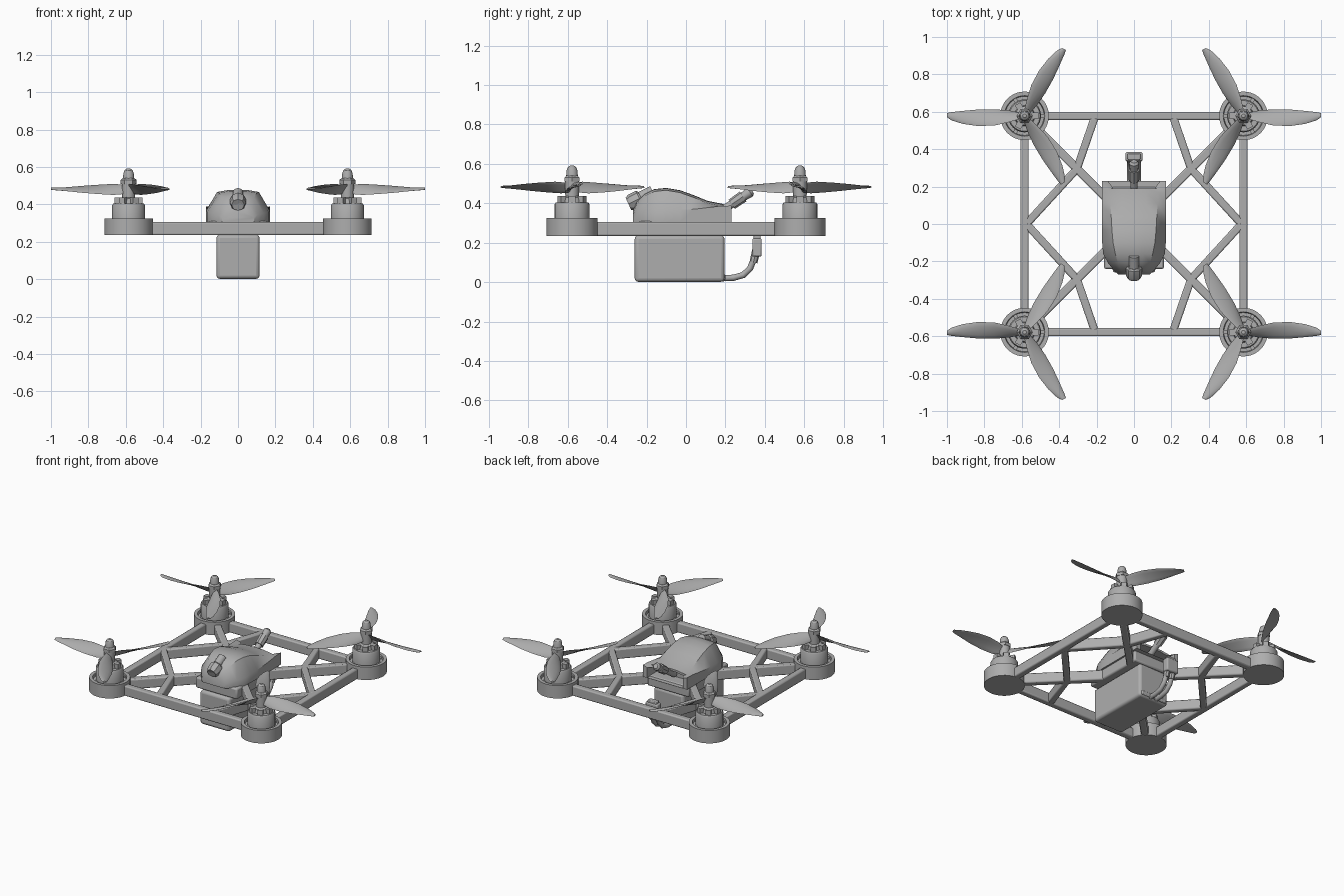
import bpy, bmesh, math
from math import cos, sin, pi, radians
from mathutils import Vector

cube = bpy.data.objects.get("Cube")
if cube:
    bpy.data.objects.remove(cube, do_unlink=True)

GREY = bpy.data.materials.new("plain_grey")
GREY.use_nodes = True
TONE = (0.42, 0.42, 0.42, 1)
GREY.diffuse_color = TONE
GREY.node_tree.nodes["Principled BSDF"].inputs["Base Color"].default_value = TONE

MX, MY = 0.585, 0.578          # motor position
LOW, HIGH = 0.235, 0.305       # frame thickness range


def finish(name, bm, bevel=0.0, segments=2):
    bmesh.ops.recalc_face_normals(bm, faces=bm.faces)
    mesh = bpy.data.meshes.new(name)
    bm.to_mesh(mesh)
    bm.free()
    obj = bpy.data.objects.new(name, mesh)
    bpy.context.collection.objects.link(obj)
    mesh.materials.append(GREY)
    if bevel:
        mod = obj.modifiers.new("soft_edges", "BEVEL")
        mod.width, mod.segments = bevel, segments
    bpy.ops.object.select_all(action="DESELECT")
    obj.select_set(True)
    bpy.context.view_layer.objects.active = obj
    bpy.ops.object.shade_smooth_by_angle(angle=radians(32))
    return obj


def loft(bm, rings):
    """Skin a row of equal-length point rings and cap both ends."""
    loops = [[bm.verts.new(p) for p in ring] for ring in rings]
    n = len(loops[0])
    for a, b in zip(loops, loops[1:]):
        for i in range(n):
            j = (i + 1) % n
            bm.faces.new((a[i], a[j], b[j], b[i]))
    bm.faces.new(loops[0])
    bm.faces.new(loops[-1])


def lathe(bm, x, y, profile, sides=32):
    loft(bm, [[(x + r * cos(2 * pi * k / sides), y + r * sin(2 * pi * k / sides), z)
               for k in range(sides)] for r, z in profile])


def tube(bm, x, path, sides=12):
    """Round tube in a plane of constant x; path holds (y, z, radius)."""
    rings = []
    for i, (y, z, r) in enumerate(path):
        a, b = path[max(i - 1, 0)], path[min(i + 1, len(path) - 1)]
        d = Vector((b[0] - a[0], b[1] - a[1])).normalized()
        rings.append([(x + r * cos(t), y - d.y * r * sin(t), z + d.x * r * sin(t))
                      for t in (2 * pi * k / sides for k in range(sides))])
    loft(bm, rings)


def bar(bm, p, q, width, low=LOW, high=HIGH):
    p, q = Vector(p), Vector(q)
    d = (q - p).normalized() * width / 2
    side = Vector((-d.y, d.x))
    flat = (p + side, q + side, q - side, p - side)
    loft(bm, [[(v.x, v.y, z) for v in flat] for z in (low, high)])


def box(name, x, y, z, bevel, segments=2):
    bm = bmesh.new()
    loft(bm, [[(a, b, c) for a, b in ((x[0], y[0]), (x[1], y[0]), (x[1], y[1]), (x[0], y[1]))]
              for c in z])
    return finish(name, bm, bevel, segments)


# Frame: outer rails, diagonal arms and braces
rails = bmesh.new()
for s in (-1, 1):
    bar(rails, (-MX + 0.1, s * MY), (MX - 0.1, s * MY), 0.044)
    bar(rails, (s * MX, -MY + 0.1), (s * MX, MY - 0.1), 0.044)
finish("outer_rails", rails, 0.008)

braces = bmesh.new()
for sx in (-1, 1):
    for sy in (-1, 1):
        node = (sx * 0.305, sy * 0.295)
        bar(braces, (sx * 0.5, sy * 0.49), (sx * 0.13, sy * 0.12), 0.046)
        bar(braces, node, (sx * 0.575, 0), 0.042)
        bar(braces, node, (sx * 0.21, sy * 0.57), 0.042)
finish("diagonal_braces", braces, 0.008)
box("centre_plate", (-0.16, 0.16), (-0.24, 0.2), (LOW, HIGH + 0.005), 0.01)

# Propeller blade stations: radius, chord, pitch in degrees, sweep
BLADE = ((0.015, 0.055, 60, 0), (0.08, 0.085, 44, 0.002), (0.16, 0.1, 30, 0.008),
         (0.25, 0.095, 22, 0.01), (0.33, 0.072, 15, 0.008), (0.39, 0.045, 9, 0.002),
         (0.415, 0.022, 6, -0.004))

for sx in (-1, 1):
    for sy in (-1, 1):
        cx, cy = sx * MX, sy * MY
        place = ("left_" if sx > 0 else "right_") + ("back_" if sy > 0 else "front_")

        # Motor mount: shallow cup with a raised rim
        bm = bmesh.new()
        lathe(bm, cx, cy, ((0.13, LOW), (0.13, 0.325), (0.108, 0.325), (0.104, 0.305)), 40)
        finish(place + "motor_mount", bm)

        # Motor can, stepped bell and cooling lugs
        bm = bmesh.new()
        lathe(bm, cx, cy, ((0.088, 0.3), (0.088, 0.395), (0.082, 0.405),
                           (0.055, 0.405), (0.05, 0.43), (0.03, 0.44)))
        for k in range(6):
            t = pi * k / 3
            c, s = cos(t), sin(t)
            bar(bm, (cx + 0.045 * c, cy + 0.045 * s), (cx + 0.074 * c, cy + 0.074 * s),
                0.034, 0.4, 0.437)
            bar(bm, (cx + 0.08 * c, cy + 0.08 * s), (cx + 0.112 * c, cy + 0.112 * s),
                0.02, 0.3, 0.315)
        finish(place + "motor", bm)

        # Hub, nut and rounded spinner
        bm = bmesh.new()
        lathe(bm, cx, cy, ((0.034, 0.43), (0.036, 0.515)), 24)
        lathe(bm, cx, cy, ((0.043, 0.51), (0.043, 0.53), (0.03, 0.542)), 6)
        lathe(bm, cx, cy, ((0.03, 0.53), (0.028, 0.565), (0.022, 0.582), (0.01, 0.591)), 16)
        finish(place + "propeller_hub", bm)

        # Three twisted blades, handed by corner
        bm = bmesh.new()
        for turn in (60, 180, 300):
            c, s = cos(radians(turn)), sin(radians(turn))
            rings = []
            for r, chord, pitch, sweep in BLADE:
                p, ring = radians(pitch), []
                for k in range(12):
                    t = 2 * pi * k / 12
                    u, v = cos(t) * chord / 2, sin(t) * 0.005 + 0.004 * sin(t) ** 2
                    w = u * cos(p) - v * sin(p) + sweep
                    z = 0.48 + u * sin(p) + v * cos(p)
                    ring.append((cx - sx * (r * c - w * s), cy + sy * (r * s + w * c), z))
                rings.append(ring)
            loft(bm, rings)
        finish(place + "propeller_blades", bm)

# Canopy: y, half width, shoulder height, roof half width, roof height
CANOPY = ((-0.27, 0.085, 0.33, 0.05, 0.36), (-0.25, 0.105, 0.345, 0.068, 0.41),
          (-0.21, 0.138, 0.352, 0.085, 0.448), (-0.16, 0.165, 0.36, 0.1, 0.472),
          (-0.1, 0.17, 0.366, 0.112, 0.478), (-0.03, 0.17, 0.368, 0.118, 0.466),
          (0.04, 0.17, 0.37, 0.122, 0.441), (0.11, 0.17, 0.378, 0.126, 0.412),
          (0.17, 0.17, 0.386, 0.13, 0.4), (0.23, 0.17, 0.388, 0.135, 0.396))
rings = []
for y, w, shoulder, roof, top in CANOPY:
    half = ((w, HIGH), (w, shoulder), (roof, top - 0.012), (roof * 0.5, top - 0.002))
    outline = list(half) + [(0, top)] + [(-a, b) for a, b in reversed(half)]
    notch = 0.04 if y > 0.2 else 0
    rings.append([(a, y - notch * (abs(a) < 0.15), b) for a, b in outline])
# Hollow rear opening
rings.append([(x * 0.82, y, HIGH + (z - HIGH) * 0.85) for x, y, z in rings[-1]])
rings.append([(x, 0.12, z) for x, y, z in rings[-1]])
bm = bmesh.new()
loft(bm, rings)
finish("canopy", bm)

# Forward camera, tilted upward
bm = bmesh.new()
tube(bm, 0, ((-0.17, 0.462, 0.028), (-0.24, 0.427, 0.028)), 16)
tube(bm, 0, ((-0.228, 0.428, 0.036), (-0.236, 0.424, 0.043), (-0.275, 0.405, 0.043),
             (-0.292, 0.397, 0.034), (-0.288, 0.399, 0.026), (-0.278, 0.404, 0.024)), 8)
finish("front_camera", bm)

# Rear antenna with a thicker tip
bm = bmesh.new()
tube(bm, 0, ((0.13, 0.33, 0.02), (0.27, 0.42, 0.02)))
tube(bm, 0, ((0.232, 0.395, 0.028), (0.29, 0.435, 0.03)), 8)
tube(bm, 0, ((0.285, 0.43, 0.022), (0.325, 0.457, 0.026), (0.335, 0.464, 0.016)))
finish("rear_antenna", bm)

# Battery, leads and plug
box("battery", (-0.115, 0.115), (-0.26, 0.195), (0.002, LOW + 0.002), 0.018, 3)
bm = bmesh.new()
for x in (-0.022, 0.022):
    tube(bm, x, ((0.17, 0.02, 0.016), (0.24, 0.022, 0.016), (0.29, 0.036, 0.016),
                 (0.325, 0.07, 0.016), (0.345, 0.12, 0.016), (0.353, 0.15, 0.016)))
    tube(bm, x, ((0.342, 0.1, 0.02), (0.356, 0.16, 0.021)), 8)
finish("battery_leads", bm)
box("battery_plug", (-0.046, 0.046), (0.336, 0.384), (0.13, 0.222), 0.008)
box("plug_collar", (-0.034, 0.034), (0.343, 0.378), (0.215, 0.237), 0.005)
strap = bmesh.new()
bar(strap, (-0.1, 0.19), (0.1, 0.19), 0.02, 0.012, 0.04)
finish("lead_outlet", strap, 0.005)
